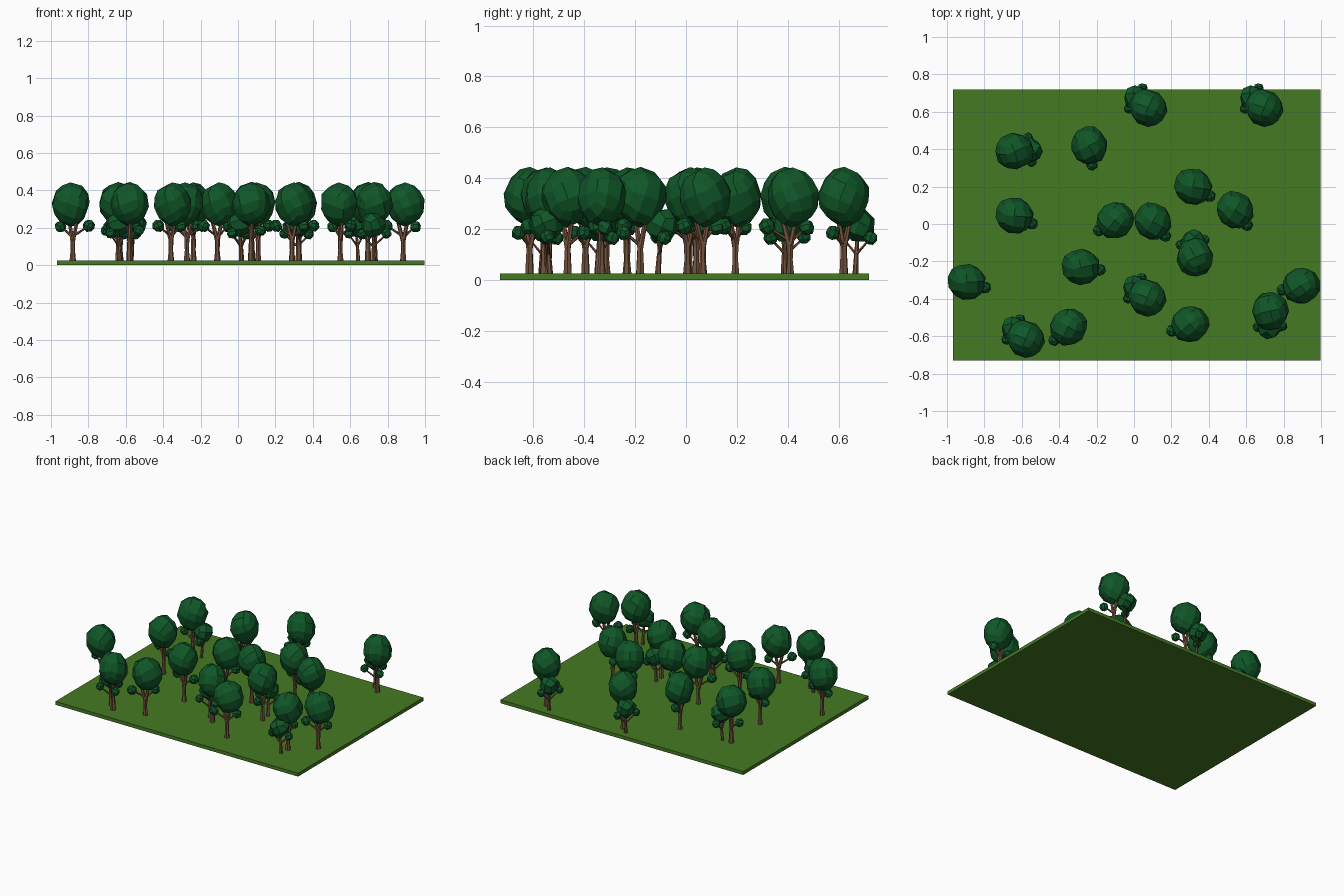
import bpy, bmesh, math, random
from mathutils import Vector, Matrix, Euler

if "Cube" in bpy.data.objects:
    bpy.data.objects.remove(bpy.data.objects["Cube"])

random.seed(4)


def material(name, rgb):
    m = bpy.data.materials.new(name)
    m.diffuse_color = (*rgb, 1)
    m.use_nodes = True
    m.node_tree.nodes["Principled BSDF"].inputs["Base Color"].default_value = m.diffuse_color
    return m


GRASS = material("grass green", (0.060, 0.195, 0.017))
LEAF = material("dark leaf green", (0.005, 0.095, 0.021))
BARK = material("bark brown", (0.175, 0.085, 0.046))


def finish(bm, name, mat):
    bmesh.ops.recalc_face_normals(bm, faces=bm.faces)
    me = bpy.data.meshes.new(name)
    bm.to_mesh(me)
    bm.free()
    me.materials.append(mat)
    return me


def place(name, me, loc=(0, 0, 0), angle=0):
    ob = bpy.data.objects.new(name, me)
    ob.location = loc
    ob.rotation_euler.z = math.radians(angle)
    bpy.context.collection.objects.link(ob)


def blob(bm, centre, radii, cuts, tilt, jitter):
    """Faceted leaf clump: a subdivided cube pushed out to an ellipsoid."""
    tmp = bmesh.new()
    bmesh.ops.create_cube(tmp, size=2)
    bmesh.ops.subdivide_edges(tmp, edges=tmp.edges, cuts=cuts, use_grid_fill=True)
    rot = Euler(tilt).to_matrix()
    for v in tmp.verts:
        p = rot @ v.co.normalized() * random.uniform(1 - jitter, 1 + jitter)
        taper = 1 + 0.10 * min(p.z, 0)
        v.co = Vector((p.x * radii[0] * taper, p.y * radii[1] * taper,
                       p.z * radii[2])) + Vector(centre)
    me = bpy.data.meshes.new("clump")
    tmp.to_mesh(me)
    tmp.free()
    bm.from_mesh(me)
    bpy.data.meshes.remove(me)


def limb(bm, a, b, r1, r2):
    """Tapered six-sided branch from a to b."""
    a, b = Vector(a), Vector(b)
    d = b - a
    mat = Matrix.Translation((a + b) / 2) @ d.to_track_quat('Z', 'Y').to_matrix().to_4x4()
    bmesh.ops.create_cone(bm, cap_ends=True, segments=6, radius1=r1, radius2=r2,
                          depth=d.length, matrix=mat)


def tree(kind, limbs, clumps):
    wood = bmesh.new()
    for l in limbs:
        limb(wood, *l)
    leaves = bmesh.new()
    # main crown, then the smaller clumps
    blob(leaves, (0, 0, 0.325), (0.105, 0.098, 0.117), 2, (0.35, 0.3, 0.4), 0.04)
    for x, y, z, r in clumps:
        blob(leaves, (x, y, z), (r, r, r), 1, (0.4, 0.2, x * 9), 0.06)
    return (finish(wood, kind + "_trunk", BARK), finish(leaves, kind + "_crown", LEAF))


G = 0.02
# forked tree with two little side clumps
forked = tree("forked", [
    ((0.012, 0, G), (0.012, 0, 0.08), 0.018, 0.012),
    ((0.012, 0, 0.075), (0.012, 0, 0.14), 0.012, 0.014),
    ((0.012, 0, 0.125), (-0.015, 0.01, 0.26), 0.012, 0.009),
    ((0.012, 0, 0.125), (0.045, -0.01, 0.26), 0.012, 0.009),
    ((0.03, 0, 0.165), (0.095, 0, 0.205), 0.007, 0.005),
    ((0.004, 0, 0.155), (-0.05, 0, 0.205), 0.007, 0.005),
], [(0.102, 0, 0.210, 0.034), (-0.055, 0, 0.205, 0.032)])

# twin-stemmed tree with a second, lower crown
twin = tree("twin", [
    ((0.0, 0, G), (0.0, 0, 0.13), 0.018, 0.012),
    ((0.0, 0, 0.12), (-0.02, 0.015, 0.26), 0.012, 0.009),
    ((0.0, 0, 0.12), (0.025, -0.015, 0.26), 0.012, 0.009),
    ((-0.005, 0, 0.14), (-0.06, 0, 0.185), 0.007, 0.005),
    ((0.07, 0, G), (0.075, 0, 0.10), 0.012, 0.009),
    ((0.075, 0, 0.095), (0.085, 0, 0.2), 0.009, 0.007),
    ((0.075, 0, 0.10), (0.075, 0.07, 0.165), 0.006, 0.004),
    ((0.075, 0, 0.10), (0.085, -0.06, 0.16), 0.006, 0.004),
], [(0.085, 0, 0.215, 0.068), (-0.065, 0, 0.185, 0.03),
    (0.075, 0.07, 0.170, 0.029), (0.09, -0.06, 0.165, 0.029)])

# ground slab
bm = bmesh.new()
bmesh.ops.create_cube(bm, size=1, matrix=Matrix.Translation((0.015, -0.005, 0.0125))
                      @ Matrix.Diagonal((1.965, 1.45, 0.025, 1)))
place("ground", finish(bm, "ground", GRASS))

# x, y, heading of each tree
FORKED = [(-0.24, 0.42, -82), (0.315, 0.20, -30), (0.54, 0.075, -52), (-0.64, 0.045, -25),
          (-0.10, 0.02, 211), (0.10, 0.015, -50), (-0.285, -0.23, -9), (-0.895, -0.31, -17),
          (0.895, -0.33, 192), (0.30, -0.535, 200), (-0.35, -0.55, 222)]
TWIN = [(0.075, 0.62, 139), (0.695, 0.62, 139), (-0.64, 0.39, 2), (0.325, -0.18, 95),
        (0.73, -0.465, -95), (0.07, -0.395, 139), (-0.58, -0.615, 139)]
for kind, (wood, leaves), spots in (("forked", forked, FORKED), ("twin", twin, TWIN)):
    for i, (x, y, a) in enumerate(spots, 1):
        place(f"{kind}_trunk_{i}", wood, (x, y, 0), a)
        place(f"{kind}_crown_{i}", leaves, (x, y, 0), a)
